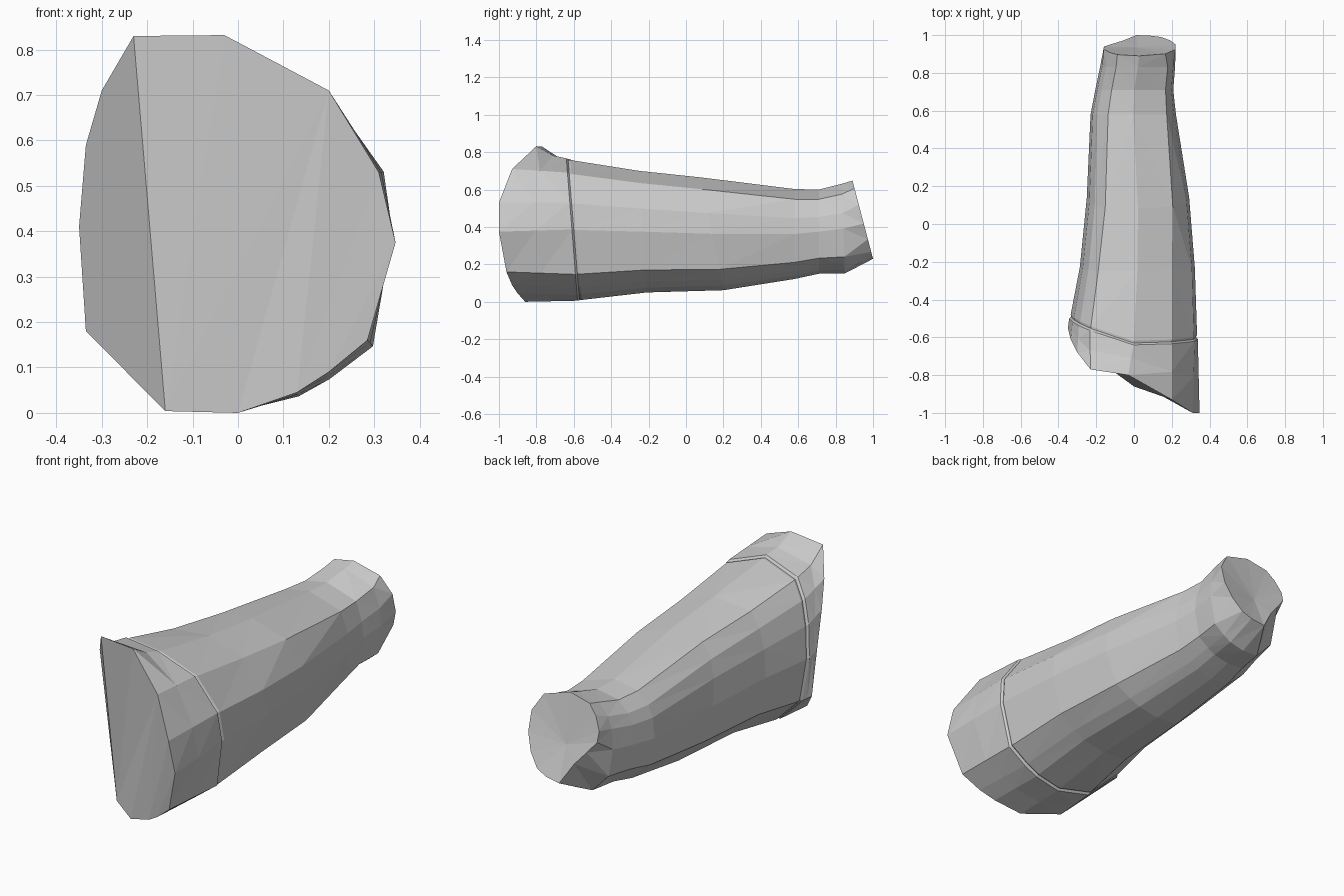
import bpy, bmesh

if "Cube" in bpy.data.objects:
    bpy.data.objects.remove(bpy.data.objects["Cube"])

# Unit cross-sections: near the cuff, near the wrist, and the narrow end
SIDES = [(1, 0), (.88, -.63), (.6, -.82), (.4, -.92), (0, -1),
         (-.45, -.97), (-.9, -.58), (-1, 0), (-.95, .42)]
CUFF = [(-.68, .94), (0, 1), (.6, .8), (.95, .38)] + SIDES + [(-.85, .72)]
WRIST = [(-.58, .9), (0, 1), (.8, .77), (.95, .35)] + SIDES + [(-.84, .66)]
END = [(-.6, .88), (0, 1), (.72, .8), (1, .38), (1, -.1), (.85, -.5), (.6, -.82),
       (.32, -.94), (-.08, -1), (-.42, -.5), (-.72, -.18), (-.97, .1), (-.98, .35), (-.82, .66)]

# Slanted open end of the cuff
RIM = [(-.23, -.77, .83), (-.03, -.8, .832), (.2, -.93, .71), (.31, -1, .53),
       (.347, -1, .375), (.285, -.96, .16), (.2, -.93, .09), (.13, -.9, .045),
       (0, -.86, 0), (-.16, -.743, .004), (-.335, -.53, .18), (-.35, -.55, .41),
       (-.335, -.61, .59), (-.3, -.68, .71)]

# Rings: y, left x, right x, bottom z, top z, y shift at left side, y lean with height
RINGS = [
    (-.610, -.343, .338, .006, .767, .11, -.03),
    (-.600, -.333, .328, .016, .756, .11, -.03),
    (-.588, -.335, .334, .010, .758, .11, -.03),
    (-.23, -.287, .322, .05, .70, 0, -.02),
    (.14, -.25, .292, .062, .665, 0, -.06),
    (.58, -.23, .222, .122, .603, 0, 0),
    (.71, -.205, .208, .15, .60, 0, 0),
    (.84, -.178, .218, .152, .63, 0, -.01),
    (.945, -.165, .22, .23, .648, 0, -.055),
]


def ring_points(y, xl, xr, zb, zt, left, lean):
    cx, hw, cz, hh = (xl + xr) / 2, (xr - xl) / 2, (zb + zt) / 2, (zt - zb) / 2
    t = min(max((y + .2) / .85, 0), 1)
    pts = []
    for i in range(len(END)):
        if y > .9:
            u, v = END[i]
        else:
            u, v = [a + (b - a) * t for a, b in zip(CUFF[i], WRIST[i])]
        pts.append((cx + hw * u, y + left * max(0, -u) + lean * v, cz + hh * v))
    return pts


bm = bmesh.new()
loops = [[bm.verts.new(p) for p in RIM]]
n = len(RIM)

# Folded lip on the cuff, just behind the raised top edge
lip = []
for i, (p, q) in enumerate(zip(RIM, ring_points(*RINGS[0]))):
    x, y, z = [(a + b) / 2 for a, b in zip(p, q)]
    if i < 2:
        y, z = (-.67, -.71)[i], (.765, .782)[i]
    lip.append(bm.verts.new((x, y, z)))
loops.append(lip)

# Sleeve and wrist rings
for r in RINGS:
    loops.append([bm.verts.new(p) for p in ring_points(*r)])
for a, b in zip(loops, loops[1:]):
    for i in range(n):
        j = (i + 1) % n
        bm.faces.new((a[i], a[j], b[j], b[i]))

# Faceted cap closing the cuff: left part, middle triangle, right part
r = loops[0]
bm.faces.new((r[0], r[1], r[9]))
bm.faces.new([r[i] for i in (0, 9, 10, 11, 12, 13)])
for a, b, c, d in ((1, 2, 8, 9), (2, 3, 7, 8), (3, 4, 6, 7)):
    bm.faces.new((r[a], r[b], r[c], r[d]))
bm.faces.new((r[4], r[5], r[6]))

# Slightly dished fan closing the narrow end
e = loops[-1]
c = bm.verts.new((.02, .935, .40))
for i in range(n):
    bm.faces.new((e[i], e[(i + 1) % n], c))

bmesh.ops.recalc_face_normals(bm, faces=bm.faces)
bmesh.ops.triangulate(bm, faces=[f for f in bm.faces if len(f.verts) == 4])
mesh = bpy.data.meshes.new("forearm_sleeve")
bm.to_mesh(mesh)
bm.free()
bpy.context.collection.objects.link(bpy.data.objects.new("forearm_sleeve", mesh))
